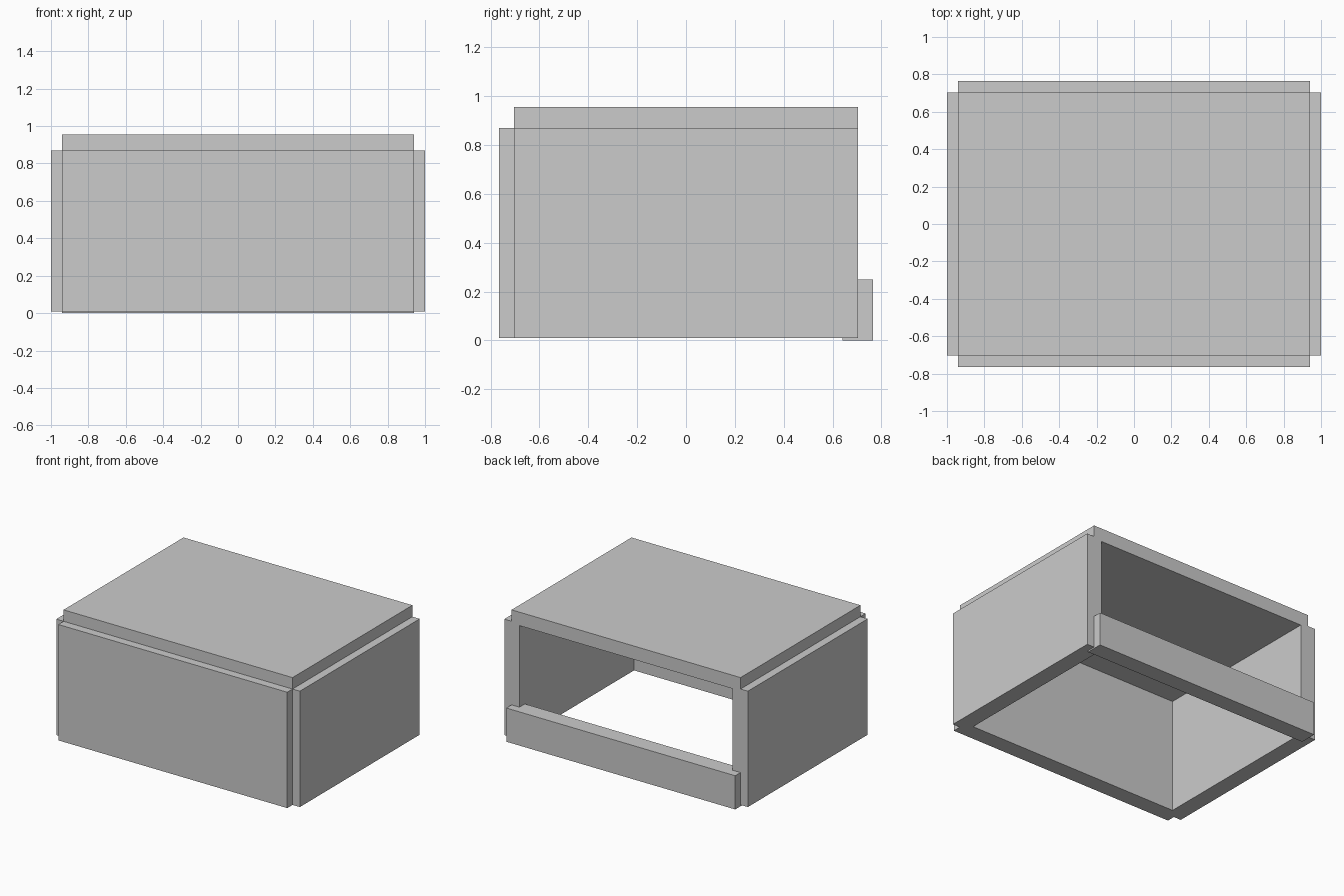
import bpy
import bmesh
from mathutils import Vector

cube = bpy.data.objects.get("Cube")
if cube:
    bpy.data.objects.remove(cube, do_unlink=True)

# One plain grey for every panel
GREY = (0.6, 0.6, 0.6, 1.0)
grey = bpy.data.materials.new("plain_grey")
grey.use_nodes = True
grey.diffuse_color = GREY
grey.node_tree.nodes["Principled BSDF"].inputs["Base Color"].default_value = GREY


def panel(name, low, high):
    """Flat-faced box between two opposite corners."""
    low, high = Vector(low), Vector(high)
    bm = bmesh.new()
    bmesh.ops.create_cube(bm, size=1)
    bmesh.ops.scale(bm, vec=high - low, verts=bm.verts)
    mesh = bpy.data.meshes.new(name)
    bm.to_mesh(mesh)
    bm.free()
    mesh.materials.append(grey)
    obj = bpy.data.objects.new(name, mesh)
    obj.location = (low + high) / 2
    bpy.context.collection.objects.link(obj)
    return obj


THICK = 0.125    # wall thickness
INSET = 0.94     # half width of the top, front and rail
DEPTH = 0.703    # half depth of the top and sides
OUTER = 0.765    # outer face of the front and rail
BASE, WALL_TOP = 0.01, 0.87

# Side walls
panel("left_wall", (1 - THICK, -DEPTH, BASE), (1, DEPTH, WALL_TOP))
panel("right_wall", (-1, -DEPTH, BASE), (THICK - 1, DEPTH, WALL_TOP))

# Closed front, raised top and low rail across the open back
panel("front_wall", (-INSET, -OUTER, BASE), (INSET, THICK - OUTER, WALL_TOP))
panel("top_panel", (-INSET, -DEPTH, 0.855), (INSET, DEPTH, 0.955))
panel("back_rail", (-INSET, OUTER - THICK, 0), (INSET, OUTER, 0.25))
